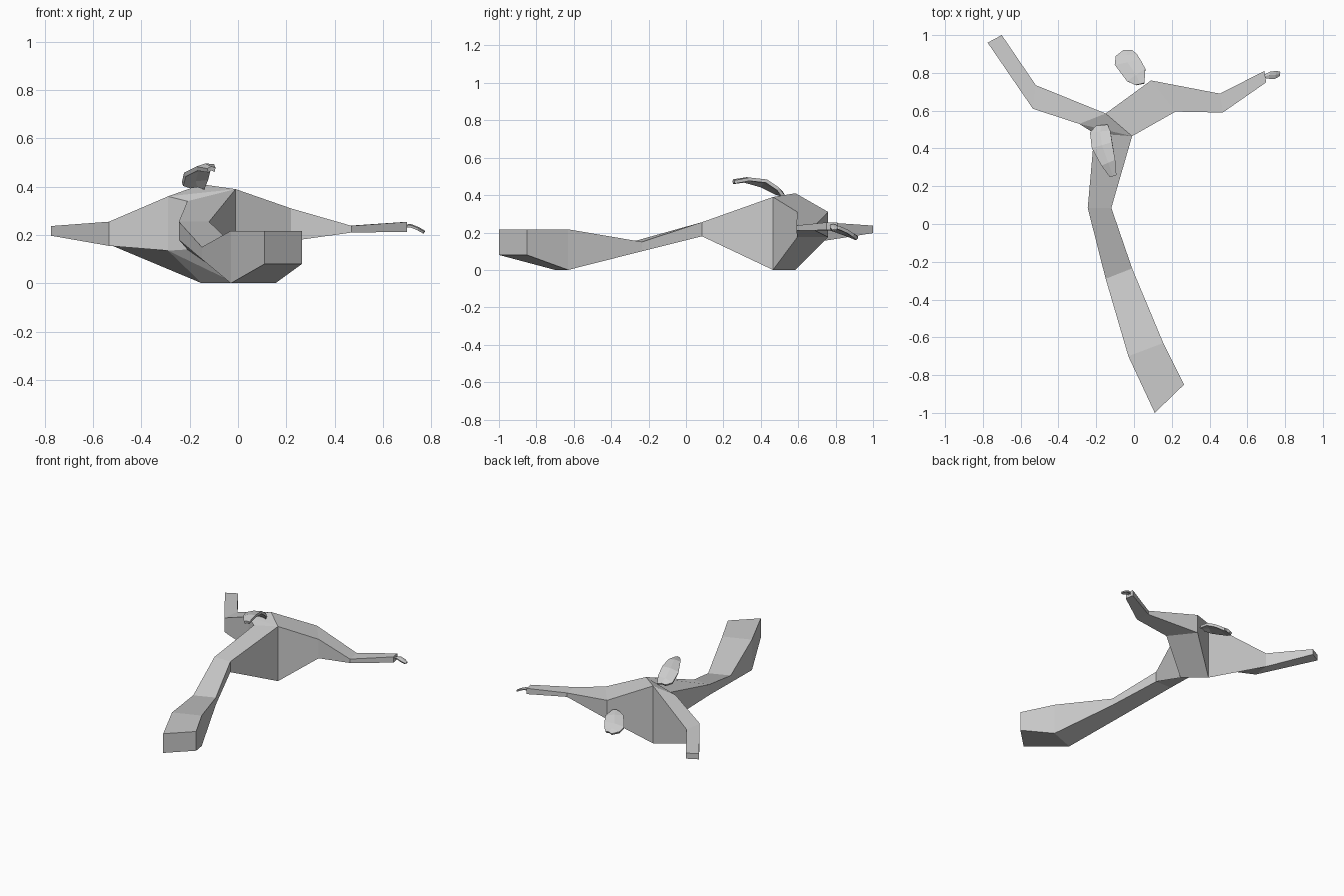
import bpy, bmesh

if "Cube" in bpy.data.objects:
    bpy.data.objects.remove(bpy.data.objects["Cube"])


def finish(bm, name):
    bmesh.ops.remove_doubles(bm, verts=bm.verts, dist=0.0005)
    bmesh.ops.recalc_face_normals(bm, faces=bm.faces)
    mesh = bpy.data.meshes.new(name)
    bm.to_mesh(mesh)
    bm.free()
    obj = bpy.data.objects.new(name, mesh)
    bpy.context.collection.objects.link(obj)
    return obj


def corner(x, y, lo, hi):
    return (x, y, lo), (x, y, hi)


def limb(bm, stations):
    """Box-section limb; each station is two upright edges. The last one is capped."""
    rings = []
    for (l0, l1), (r0, r1) in stations:
        rings.append([bm.verts.new(p) for p in (l0, r0, r1, l1)])
    for a, b in zip(rings, rings[1:]):
        for i in range(4):
            j = (i + 1) % 4
            bm.faces.new((a[i], a[j], b[j], b[i]))
    bm.faces.new(rings[-1])


def station(lx, ly, rx, ry, lo, hi):
    return corner(lx, ly, lo, hi), corner(rx, ry, lo, hi)


def leaf(name, pairs, thick):
    """Curved shelf-like leaf: strip of left/right points with a raised midline."""
    bm = bmesh.new()
    rows = []
    for a, b in pairs:
        mid = [(p + q) / 2 for p, q in zip(a, b)]
        mid[2] += thick * 0.4
        rows.append([bm.verts.new(p) for p in (a, mid, b)])
    for r, s in zip(rows, rows[1:]):
        for i in range(2):
            bm.faces.new((r[i], r[i + 1], s[i + 1], s[i]))
    obj = finish(bm, name)
    mod = obj.modifiers.new("thickness", 'SOLIDIFY')
    mod.thickness = thick
    mod.offset = 0


# Fork corners shared by the three limbs
A = corner(-0.29, 0.53, 0.135, 0.36)
B = corner(-0.15, 0.585, 0.0, 0.41)
C = corner(-0.01, 0.465, 0.0, 0.39)
F = corner(-0.21, 0.48, 0.14, 0.34)

bm = bmesh.new()
# Long trunk
limb(bm, [(F, C),
          station(-0.245, 0.085, -0.12, 0.085, 0.18, 0.255),
          station(-0.15, -0.29, -0.01, -0.235, 0.10, 0.15),
          station(-0.03, -0.70, 0.155, -0.63, 0.0, 0.217),
          station(0.11, -1.0, 0.265, -0.85, 0.08, 0.217)])
# Left limb
limb(bm, [(A, B),
          station(-0.535, 0.61, -0.52, 0.735, 0.155, 0.255),
          station(-0.775, 0.96, -0.70, 1.0, 0.197, 0.237)])
# Right limb
limb(bm, [(B, C),
          station(0.09, 0.76, 0.22, 0.595, 0.175, 0.31),
          station(0.455, 0.69, 0.47, 0.59, 0.21, 0.238),
          station(0.69, 0.81, 0.70, 0.75, 0.213, 0.254)])
# Fork faces: top, bottom and crotch
for k in (0, 1):
    bm.faces.new([bm.verts.new(p[k]) for p in (A, B, C)])
    bm.faces.new([bm.verts.new(p[k]) for p in (A, C, F)])
bm.faces.new([bm.verts.new(p) for p in (A[0], A[1], F[1], F[0])])
finish(bm, "forked_branch")

# Leaves
leaf("top_leaf", [
    ((-0.20, 0.515, 0.40), (-0.14, 0.52, 0.395)),
    ((-0.23, 0.48, 0.41), (-0.125, 0.49, 0.435)),
    ((-0.22, 0.40, 0.45), (-0.115, 0.43, 0.475)),
    ((-0.17, 0.31, 0.475), (-0.10, 0.34, 0.485)),
    ((-0.125, 0.25, 0.467), (-0.095, 0.26, 0.47))], 0.018)
leaf("back_leaf", [
    ((0.01, 0.735, 0.235), (0.055, 0.745, 0.24)),
    ((-0.035, 0.755, 0.225), (0.06, 0.82, 0.225)),
    ((-0.10, 0.84, 0.195), (0.035, 0.865, 0.205)),
    ((-0.095, 0.885, 0.178), (0.015, 0.895, 0.185)),
    ((-0.055, 0.915, 0.165), (-0.01, 0.915, 0.168))], 0.018)
leaf("tip_leaf", [
    ((0.69, 0.79, 0.235), (0.69, 0.775, 0.235)),
    ((0.72, 0.805, 0.236), (0.715, 0.77, 0.236)),
    ((0.75, 0.81, 0.224), (0.745, 0.77, 0.224)),
    ((0.772, 0.805, 0.21), (0.77, 0.785, 0.21))], 0.01)
